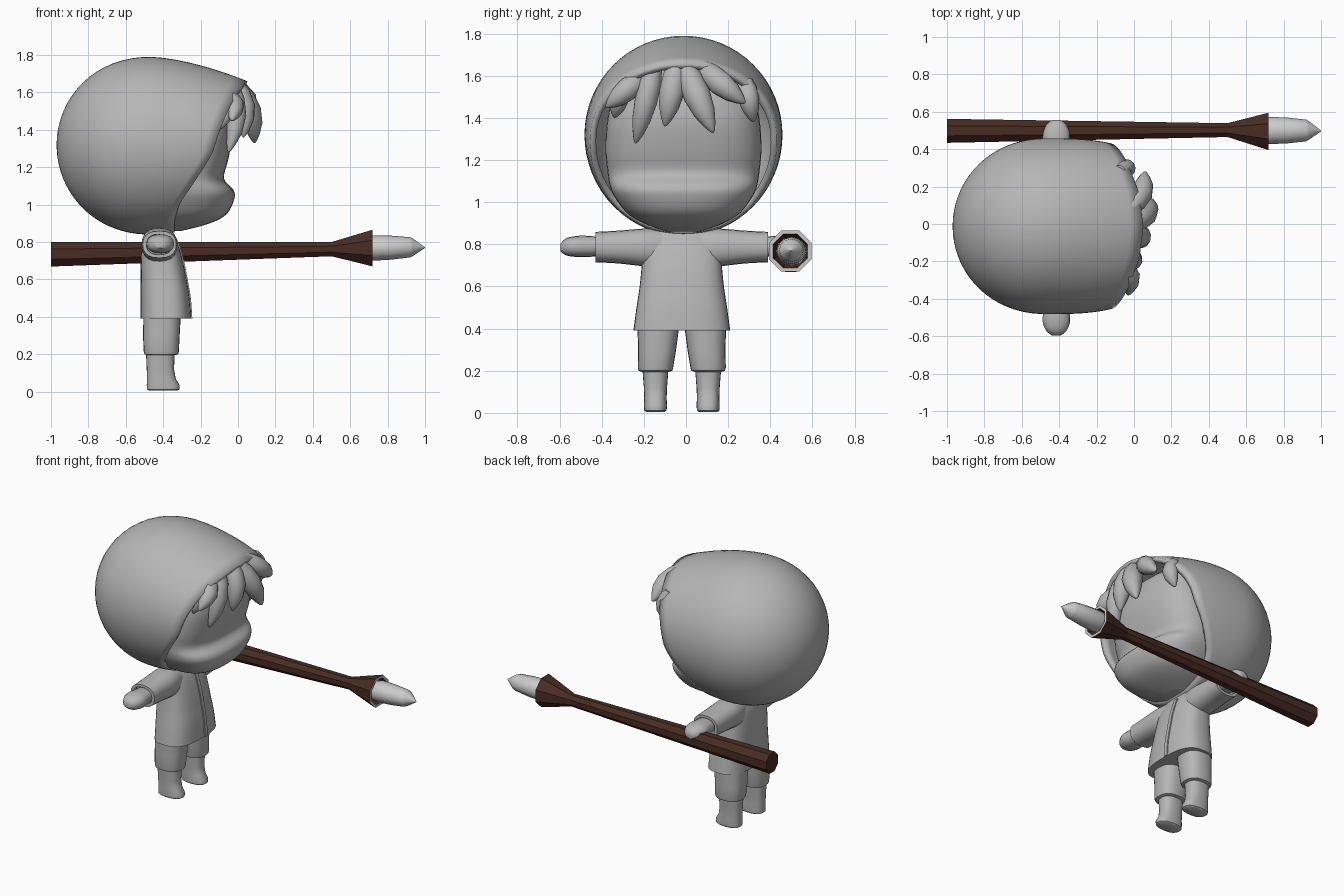
import bpy, bmesh, math
from mathutils import Vector

if "Cube" in bpy.data.objects:
    bpy.data.objects.remove(bpy.data.objects["Cube"])


def material(name, rgb):
    m = bpy.data.materials.new(name)
    m.diffuse_color = (*rgb, 1)
    m.use_nodes = True
    m.node_tree.nodes["Principled BSDF"].inputs["Base Color"].default_value = m.diffuse_color
    return m


GREY = material("cloth_grey", (0.47, 0.47, 0.47))
PALE = material("stone_grey", (0.6, 0.6, 0.6))
BROWN = material("dark_wood", (0.065, 0.025, 0.016))


def skin(name, rings, mat, caps=True, smooth=True):
    """Join equal rings of points into a surface."""
    bm = bmesh.new()
    rows = [[bm.verts.new(p) for p in ring] for ring in rings]
    n = len(rows[0])
    for a, b in zip(rows, rows[1:]):
        for i in range(n):
            j = (i + 1) % n
            bm.faces.new((a[i], a[j], b[j], b[i]))
    if caps:
        bm.faces.new(rows[0])
        bm.faces.new(rows[-1])
    bmesh.ops.remove_doubles(bm, verts=bm.verts, dist=1e-5)
    bmesh.ops.recalc_face_normals(bm, faces=bm.faces)
    me = bpy.data.meshes.new(name)
    bm.to_mesh(me)
    bm.free()
    me.materials.append(mat)
    ob = bpy.data.objects.new(name, me)
    bpy.context.collection.objects.link(ob)
    if smooth:
        bpy.ops.object.select_all(action='DESELECT')
        ob.select_set(True)
        bpy.context.view_layer.objects.active = ob
        bpy.ops.object.shade_smooth_by_angle(angle=math.radians(40))
    return ob


def spline(table, steps=4):
    """Catmull-Rom rows through a small table."""
    t = [table[0]] + list(table) + [table[-1]]
    out = []
    for k in range(1, len(t) - 2):
        for s in range(steps):
            u = s / steps
            out.append([0.5 * (2 * b + (c - a) * u + (2 * a - 5 * b + 4 * c - d) * u * u
                               + (3 * b - a - 3 * c + d) * u ** 3)
                        for a, b, c, d in zip(*t[k - 1:k + 3])])
    return out + [list(table[-1])]


def loft(name, rows, axis, mat, n=28, power=2.0, turn=0.0, smooth=True):
    """Rows are (position, centre 1, centre 2, radius 1, radius 2)."""
    rings = []
    for s, c1, c2, r1, r2 in rows:
        ring = []
        for i in range(n):
            a = 2 * math.pi * (i + turn) / n
            ca, sa = math.cos(a), math.sin(a)
            u = c1 + r1 * math.copysign(abs(ca) ** (2 / power), ca)
            v = c2 + r2 * math.copysign(abs(sa) ** (2 / power), sa)
            ring.append({'X': (s, u, v), 'Y': (u, s, v), 'Z': (u, v, s)}[axis])
        rings.append(ring)
    return skin(name, rings, mat, smooth=smooth)


# Hood: rounded back, front edge swept from brow to chin
EDGE = [(0, .05), (25, .03), (52, -.03), (80, -.10), (98, -.14),
        (114, -.22), (133, -.315), (150, -.34), (180, -.34)]


def edge_x(deg):
    for (a, x), (b, y) in zip(EDGE, EDGE[1:]):
        if deg <= b:
            return x + (y - x) * (deg - a) / (b - a)
    return EDGE[-1][1]


def hood_point(x, a):
    if x < -0.47:
        f = max(0, 1 - (abs(x + 0.47) / 0.5) ** 2.1) ** 0.5
        top, low, half = .47 * f, .48 * f, .47 * f
    else:
        u = (x + 0.47) / 0.52
        top, low, half = .47 - .13 * u ** 1.6, .48 - .18 * u ** 2, .47 - .09 * u ** 3
    c = math.cos(a)
    return (x, -0.012 + half * math.sin(a), 1.32 + c * (top if c > 0 else low))


N, STEPS = 64, 24
hood_rings = []
for k in range(STEPS + 1):
    ring = []
    for i in range(N):
        a = 2 * math.pi * i / N
        deg = math.degrees(min(a, 2 * math.pi - a))
        x = -0.97 + (edge_x(deg) + 0.97) * (1 - math.cos(math.pi / 2 * k / STEPS))
        ring.append(hood_point(x, a))
    hood_rings.append(ring)
hood = skin("hood", hood_rings, GREY, caps=False)
shell = hood.modifiers.new("thickness", 'SOLIDIFY')
shell.thickness, shell.offset = 0.03, -1

# Face: (height, front x, half width)
FACE = [(.86, -.3, .08), (.9, -.15, .19), (.95, -.06, .27), (1.03, -.02, .33),
        (1.08, -.025, .35), (1.14, -.075, .36), (1.25, -.05, .37),
        (1.4, -.03, .36), (1.55, -.07, .32), (1.64, -.16, .24)]
loft("face", [(z, (f - .5) / 2, -.012, (f + .5) / 2, w) for z, f, w in spline(FACE)],
     'Z', GREY, n=40, power=2.6)

# Hair tufts: base, tip, radius
TUFTS = [((-.07, -.20, 1.60), (-.03, -.38, 1.45), .055),
         ((-.03, -.15, 1.64), (-.05, -.24, 1.28), .055),
         ((-.02, -.04, 1.66), (.03, -.10, 1.36), .06),
         ((-.02, -.01, 1.65), (.09, .13, 1.33), .065),
         ((-.03, .07, 1.64), (.06, .28, 1.47), .06),
         ((-.08, .28, 1.58), (-.06, .32, 1.38), .05),
         ((-.10, -.30, 1.56), (-.10, -.34, 1.40), .045)]
for i, (base, tip, r) in enumerate(TUFTS):
    base, tip = Vector(base), Vector(tip)
    q = (tip - base).to_track_quat('Z', 'Y')
    rings = []
    for t, s in [(0, .7), (.2, .95), (.45, 1), (.7, .8), (.88, .45), (.97, .2), (1, .04)]:
        mid = base.lerp(tip, t) + Vector((.03 * math.sin(math.pi * t), 0, 0))
        rings.append([mid + q @ Vector((r * s * math.cos(j * math.pi / 6),
                                        r * s * math.sin(j * math.pi / 6), 0)) for j in range(12)])
    skin(f"hair_tuft_{i + 1}", rings, GREY)

# Jacket: (height, back x, front x, half width)
CY = -0.02
COAT = [(.39, -.52, -.25, .23), (.5, -.52, -.258, .215), (.6, -.52, -.275, .2),
        (.7, -.52, -.295, .19), (.8, -.51, -.325, .18), (.87, -.48, -.36, .13)]
coat_rows = spline(COAT)
loft("jacket", [(z, (b + f) / 2, CY, (f - b) / 2, w) for z, b, f, w in coat_rows],
     'Z', GREY, n=36, power=2.8)
# Front fastening strip
skin("jacket_placket", [[(f - .01, -.005, z), (f + .006, -.005, z),
                         (f + .006, .022, z), (f - .01, .022, z)]
                        for z, b, f, w in coat_rows[:-3]], GREY)

for side, label in ((-1, "right"), (1, "left")):
    def place(rows):
        return [(CY + side * d, x, z, rx, rz) for d, x, z, rx, rz in rows]

    # Sleeve with open-looking cuff, then hand
    loft(label + "_sleeve", place(spline([
        (.06, -.42, .78, .08, .09), (.17, -.42, .785, .095, .09),
        (.3, -.42, .787, .092, .078), (.41, -.42, .787, .09, .072)])
        + [(.41, -.42, .787, .07, .055), (.39, -.42, .787, .068, .053)]), 'Y', GREY, n=20, power=2.4)
    loft(label + "_hand", place(spline([
        (.36, -.415, .79, .06, .042), (.44, -.415, .79, .068, .05),
        (.5, -.415, .79, .074, .05), (.55, -.415, .788, .055, .04),
        (.575, -.415, .785, .025, .018)], 3)), 'Y', GREY, n=16, power=2.3)
    # Trouser leg and boot
    y = CY + side * .125
    loft(label + "_trouser", [(.195, -.41, y, .075, .065), (.2, -.41, y, .09, .08),
                              (.215, -.41, y, .094, .084), (.3, -.41, y - side * .008, .098, .09),
                              (.42, -.405, y - side * .014, .1, .1)], 'Z', GREY, n=24, power=2.5)
    loft(label + "_boot", [(.005, -.4, y, .075, .045), (.012, -.4, y, .087, .053),
                           (.035, -.4, y, .088, .055), (.07, -.41, y, .077, .053),
                           (.12, -.415, y, .073, .055), (.21, -.415, y, .077, .062)],
         'Z', GREY, n=24, power=2.5)

# Spear: tapered octagonal shaft flaring into a hollow socket
k = 1 / math.cos(math.pi / 8)
shaft = loft("spear_shaft", [(-1, .498, .735, .064 * k, .066 * k), (.5, .502, .762, .037 * k, .038 * k),
                             (.72, .495, .768, .1 * k, .098 * k), (.72, .495, .768, .082 * k, .08 * k),
                             (.66, .495, .768, .06 * k, .06 * k)],
             'X', BROWN, n=8, turn=.5, smooth=False)
shaft.data.materials.append(PALE)
for p in shaft.data.polygons:
    # socket lip
    if all(abs(shaft.data.vertices[v].co.x - .72) < .001 for v in p.vertices):
        p.material_index = 1

loft("spear_point", [(.64, .5, .768, .055, .05), (.72, .5, .768, .073, .068),
                     (.82, .5, .77, .069, .064), (.92, .5, .772, .058, .054),
                     (.935, .5, .772, .05, .047), (1.0, .498, .77, .002, .002)],
     'X', PALE, n=12)
